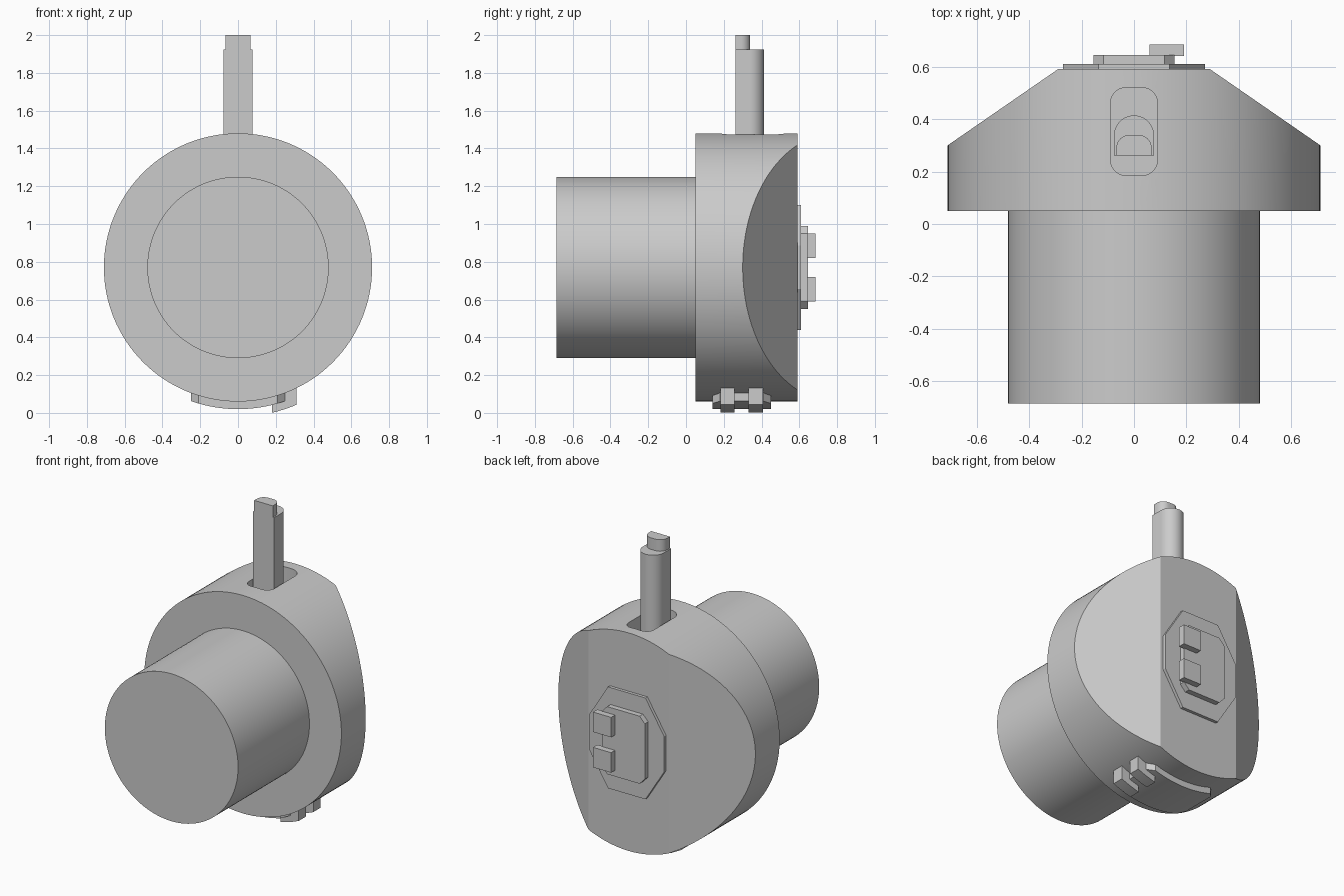
import bpy, bmesh
from math import sin, cos, pi, sqrt, radians
from mathutils import Vector

if "Cube" in bpy.data.objects:
    bpy.data.objects.remove(bpy.data.objects["Cube"], do_unlink=True)

AXIS_Z = 0.77      # height of the barrel axis
BODY_R = 0.71

grey = bpy.data.materials.new("plain grey")
grey.use_nodes = True
grey.diffuse_color = (0.6, 0.6, 0.6, 1)
grey.node_tree.nodes["Principled BSDF"].inputs["Base Color"].default_value = (0.6, 0.6, 0.6, 1)


def prism(name, outline, lo, hi, axis):
    """Extrude a 2D outline along y (outline in x,z) or z (outline in x,y)."""
    place = (lambda a, b, t: (a, t, b)) if axis == "y" else (lambda a, b, t: (a, b, t))
    bm = bmesh.new()
    base = bm.faces.new([bm.verts.new(place(a, b, lo)) for a, b in outline])
    grown = bmesh.ops.extrude_face_region(bm, geom=[base])["geom"]
    bmesh.ops.translate(bm, vec=place(0, 0, hi - lo),
                        verts=[v for v in grown if isinstance(v, bmesh.types.BMVert)])
    bmesh.ops.recalc_face_normals(bm, faces=bm.faces)
    return finish(name, bm)


def finish(name, bm):
    mesh = bpy.data.meshes.new(name)
    bm.to_mesh(mesh)
    bm.free()
    mesh.materials.append(grey)
    obj = bpy.data.objects.new(name, mesh)
    bpy.context.collection.objects.link(obj)
    return obj


def activate(obj):
    bpy.ops.object.select_all(action="DESELECT")
    obj.select_set(True)
    bpy.context.view_layer.objects.active = obj


def smooth(obj):
    activate(obj)
    bpy.ops.object.shade_smooth_by_angle(angle=radians(25))


def arc(cx, cy, r, start, end, n):
    return [(cx + r * cos(radians(start + (end - start) * i / n)),
             cy + r * sin(radians(start + (end - start) * i / n))) for i in range(n + 1)]


def circle(r, n=128):
    return arc(0, AXIS_Z, r, 0, 360, n)[:-1]


def chamfered(w, h, cx, cz, z0):
    """Eight-sided outline with cut corners, centred on x = 0."""
    return [(w, z0 + h - cz), (w - cx, z0 + h), (cx - w, z0 + h), (-w, z0 + h - cz),
            (-w, z0 - h + cz), (cx - w, z0 - h), (w - cx, z0 - h), (w, z0 - h + cz)]


def wrapped(name, x0, x1, y0, y1, thick, cut=0.0, n=24):
    """Plate that follows the underside of the body, optionally with cut corners."""
    bm = bmesh.new()
    xs = sorted([x0 + (x1 - x0) * i / n for i in range(n + 1)]
                + ([x0 + cut, x1 - cut] if cut else []))
    rings = []
    for x in xs:
        inset = max(0, cut - min(x - x0, x1 - x))
        ring = []
        for y, r in ((y0 + inset, BODY_R - 0.01), (y1 - inset, BODY_R - 0.01),
                     (y1 - inset, BODY_R + thick), (y0 + inset, BODY_R + thick)):
            ring.append(bm.verts.new((x, y, AXIS_Z - sqrt(r * r - x * x))))
        rings.append(ring)
    for a, b in zip(rings, rings[1:]):
        for k in range(4):
            bm.faces.new((a[k], a[(k + 1) % 4], b[(k + 1) % 4], b[k]))
    bm.faces.new(rings[0])
    bm.faces.new(rings[-1])
    bmesh.ops.recalc_face_normals(bm, faces=bm.faces)
    obj = finish(name, bm)
    smooth(obj)
    return obj


# Barrel
smooth(prism("barrel", circle(0.48), -0.685, 0.06, "y"))

# Body disc with two slanted flats at the back
body = prism("body", circle(BODY_R), 0.05, 0.59, "y")
bm = bmesh.new()
bm.from_mesh(body.data)
for side in (-1, 1):
    cut = bmesh.ops.bisect_plane(bm, geom=bm.verts[:] + bm.edges[:] + bm.faces[:],
                                 plane_co=(side * 0.29, 0.59, 0),
                                 plane_no=Vector((side * 0.29, 0.42, 0)).normalized(),
                                 clear_outer=True)
    edges = [e for e in cut["geom_cut"] if isinstance(e, bmesh.types.BMEdge)]
    bmesh.ops.edgeloop_fill(bm, edges=edges)
bmesh.ops.recalc_face_normals(bm, faces=bm.faces)
bm.to_mesh(body.data)
bm.free()

# Rounded slot in the top of the body
r, half = 0.06, 0.09
slot_outline = (arc(half - r, 0.52 - r, r, 0, 90, 8) + arc(r - half, 0.52 - r, r, 90, 180, 8)
                + arc(r - half, 0.185 + r, r, 180, 270, 8) + arc(half - r, 0.185 + r, r, 270, 360, 8))
slot = prism("slot_cutter", slot_outline, 1.34, 1.6, "z")
activate(body)
mod = body.modifiers.new("slot", "BOOLEAN")
mod.operation = "DIFFERENCE"
mod.solver = "EXACT"
mod.object = slot
bpy.ops.object.modifier_apply(modifier=mod.name)
bpy.data.objects.remove(slot, do_unlink=True)
smooth(body)

# Upright post with a rounded back, and its smaller tip
smooth(prism("post", [(-0.076, 0.262), (0.076, 0.262)] + arc(0, 0.338, 0.076, 0, 180, 32),
             1.33, 1.925, "z"))
smooth(prism("post_tip", [(-0.067, 0.262), (0.067, 0.262)]
             + arc(0.017, 0.29, 0.05, 0, 90, 10) + arc(-0.017, 0.29, 0.05, 90, 180, 10),
             1.91, 2.0, "z"))

# Clasp on the back
prism("back_plate", chamfered(0.27, 0.33, 0.135, 0.215, AXIS_Z), 0.58, 0.61, "y")
prism("back_pad", chamfered(0.155, 0.22, 0.038, 0.04, AXIS_Z), 0.605, 0.645, "y")
for name, z in (("upper", 0.885), ("lower", 0.655)):
    prism(name + "_back_block", [(0.06, z - 0.065), (0.19, z - 0.065),
                                 (0.19, z + 0.065), (0.06, z + 0.065)], 0.64, 0.685, "y")

# Matching clasp wrapped round the underside
wrapped("under_pad", -0.25, 0.25, 0.14, 0.45, 0.04, cut=0.04)
for name, y in (("front", 0.22), ("rear", 0.37)):
    wrapped(name + "_under_block", 0.18, 0.31, y - 0.038, y + 0.038, 0.08, n=6)
